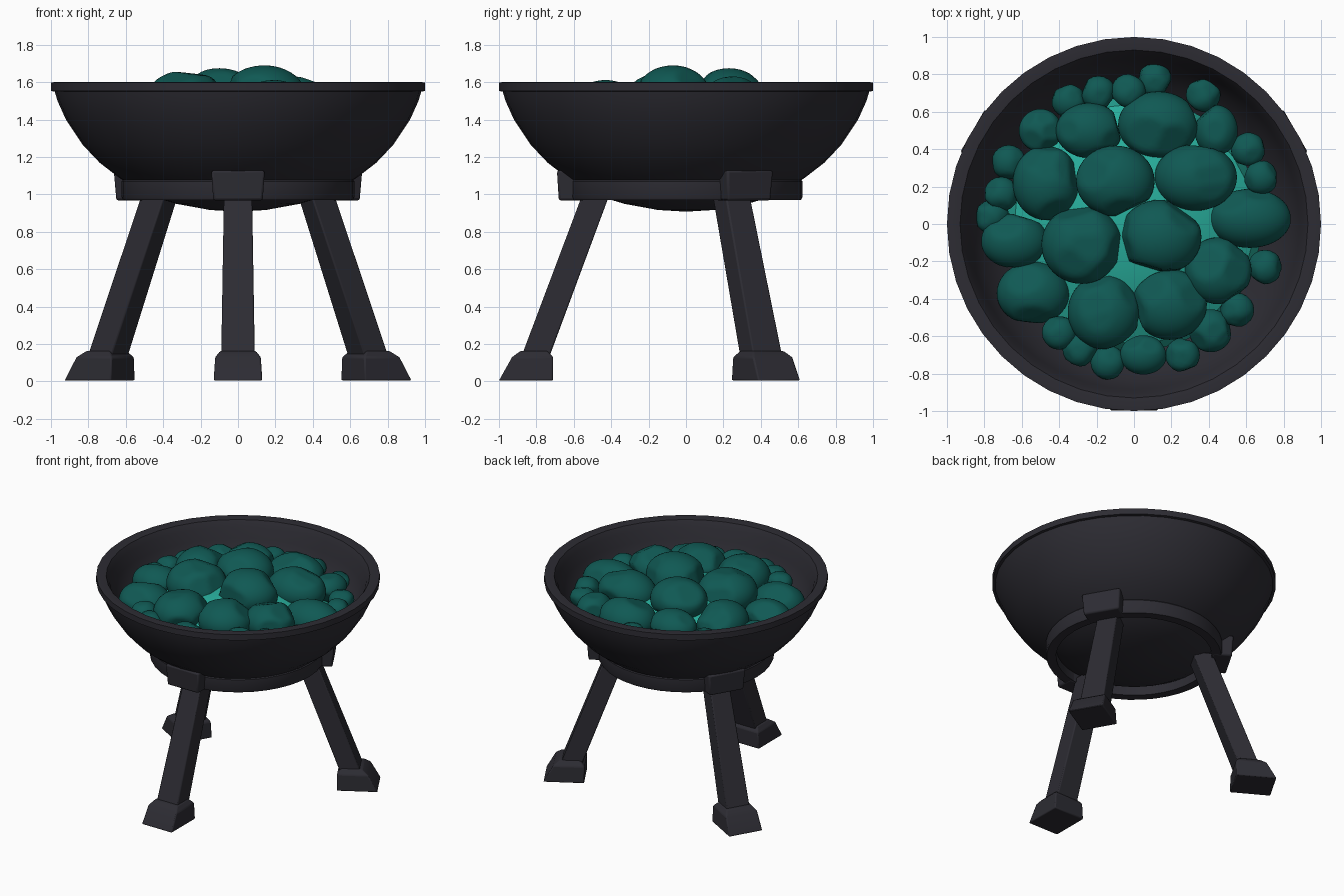
import bpy, bmesh, math, random
from mathutils import Vector, Matrix

if "Cube" in bpy.data.objects:
    bpy.data.objects.remove(bpy.data.objects["Cube"])

random.seed(4)

def material(name, rgb):
    m = bpy.data.materials.new(name)
    m.diffuse_color = (*rgb, 1)
    m.use_nodes = True
    m.node_tree.nodes["Principled BSDF"].inputs["Base Color"].default_value = m.diffuse_color
    return m

IRON = material("dark iron", (0.026, 0.025, 0.033))
COAL = material("dark teal coal", (0.005, 0.100, 0.088))
GLOW = material("bright teal ember", (0.021, 0.42, 0.33))

def finish(bm, name, mat, bevel=0, angle=35):
    bmesh.ops.recalc_face_normals(bm, faces=bm.faces)
    me = bpy.data.meshes.new(name)
    bm.to_mesh(me)
    bm.free()
    ob = bpy.data.objects.new(name, me)
    bpy.context.collection.objects.link(ob)
    me.materials.append(mat)
    if bevel:
        b = ob.modifiers.new("bevel", 'BEVEL')
        b.width, b.segments = bevel, 2
    bpy.ops.object.select_all(action='DESELECT')
    ob.select_set(True)
    bpy.context.view_layer.objects.active = ob
    bpy.ops.object.shade_smooth_by_angle(angle=math.radians(angle))
    return ob

def lathe(name, profile, mat, closed=False, n=40):
    bm = bmesh.new()
    rings = []
    for r, z in profile:
        if r < 1e-4:
            rings.append([bm.verts.new((0, 0, z))] * n)
        else:
            rings.append([bm.verts.new((r * math.cos(2 * math.pi * i / n),
                                        r * math.sin(2 * math.pi * i / n), z)) for i in range(n)])
    pairs = list(zip(rings, rings[1:]))
    if closed:
        pairs.append((rings[-1], rings[0]))
    for a, b in pairs:
        for i in range(n):
            j = (i + 1) % n
            bm.faces.new(list(dict.fromkeys((a[i], a[j], b[j], b[i]))))
    return finish(bm, name, mat)

# loft of rectangles: each section is (inner radius, outer radius, half width, z)
def loft(name, sections, angle, bevel):
    bm = bmesh.new()
    rot = Matrix.Rotation(angle, 4, 'Z')
    loops = [[bm.verts.new(rot @ Vector(p)) for p in
              ((a, -w, z), (b, -w, z), (b, w, z), (a, w, z))] for a, b, w, z in sections]
    for s, t in zip(loops, loops[1:]):
        for i in range(4):
            j = (i + 1) % 4
            bm.faces.new((s[i], s[j], t[j], t[i]))
    bm.faces.new(loops[0])
    bm.faces.new(loops[-1])
    return finish(bm, name, IRON, bevel)

# bowl: outside, rim lip, then inside wall
lathe("bowl", [(0, .908), (.15, .917), (.33, .95), (.47, .992), (.63, 1.085), (.74, 1.17),
               (.83, 1.265), (.92, 1.40), (.965, 1.50), (.98, 1.55), (1, 1.553), (1, 1.598),
               (.985, 1.6), (.93, 1.595), (.905, 1.55), (.885, 1.47), (.84, 1.37), (.76, 1.26),
               (.6, 1.13), (.3, 1.01), (0, .98)], IRON)

# support ring
lathe("support_ring", [(.55, .97), (.615, .97), (.622, .985), (.622, 1.07), (.61, 1.085), (.55, 1.085)],
      IRON, closed=True)

# three legs with feet and brackets
for k, deg in enumerate((-90, 30, 150)):
    a = math.radians(deg)
    loft(f"leg_{k+1}", [(.735, .885, .09, .12), (.405, .55, .075, 1.01)], a, .008)
    loft(f"foot_{k+1}", [(.71, 1.0, .13, 0.005), (.71, .93, .122, .13), (.74, .885, .095, .163)], a, .008)
    loft(f"bracket_{k+1}", [(.54, .68, .132, .968), (.54, .69, .143, 1.128)], a, .012)

# glowing bed under the coals
bed = [(.68, 1.25)] + [(r, 1.53 - .45 * r * r) for r in (.64, .55, .45, .35, .25, .12, 0)]
lathe("ember_bed", bed, GLOW, n=32)

# coals: spheres trimmed by random planes, (x, y, x radius, y radius)
def coal(name, x, y, rx, ry, sub):
    bm = bmesh.new()
    bmesh.ops.create_icosphere(bm, subdivisions=sub, radius=1)
    planes = [(Vector([random.gauss(0, 1) for _ in range(3)]).normalized(), random.uniform(.84, .93))
              for _ in range(8)]
    rz = .8 * (rx + ry) / 2
    r2 = x * x + y * y
    top = 1.70 - .40 * r2
    for v in bm.verts:
        p = v.co.copy()
        for nrm, d in planes:
            t = p.dot(nrm)
            if t > d:
                p *= d / t
        v.co = (x + p.x * rx * 1.05, y + p.y * ry * 1.05, top - rz + p.z * rz)
    finish(bm, name, COAL, angle=50)

large = [(-.10, .23, .20, .18), (.13, .53, .205, .17), (.33, .25, .21, .17), (-.47, .22, .17, .19),
         (-.24, .50, .17, .14), (-.28, -.11, .205, .20), (.14, -.07, .21, .19), (.62, .03, .21, .15),
         (-.64, -.09, .17, .14), (-.54, -.37, .185, .16), (-.16, -.47, .185, .19), (.19, -.43, .19, .18),
         (.45, -.25, .17, .17), (-.50, .50, .11, .11), (.44, .50, .11, .13), (.05, -.70, .12, .10),
         (.41, -.57, .11, .11)]
small = [(-.35, .66), (-.19, .70), (-.03, .71), (.11, .77), (.37, .69), (.61, .40), (.68, .25),
         (-.67, .33), (-.71, .16), (-.76, .04), (.70, -.23), (.55, -.46), (.26, -.70),
         (-.14, -.74), (-.29, -.67), (-.40, -.58)]
for i, c in enumerate(large):
    coal(f"large_coal_{i+1}", *c, 4)
for i, (x, y) in enumerate(small):
    coal(f"small_coal_{i+1}", x, y, .088, .088, 3)
